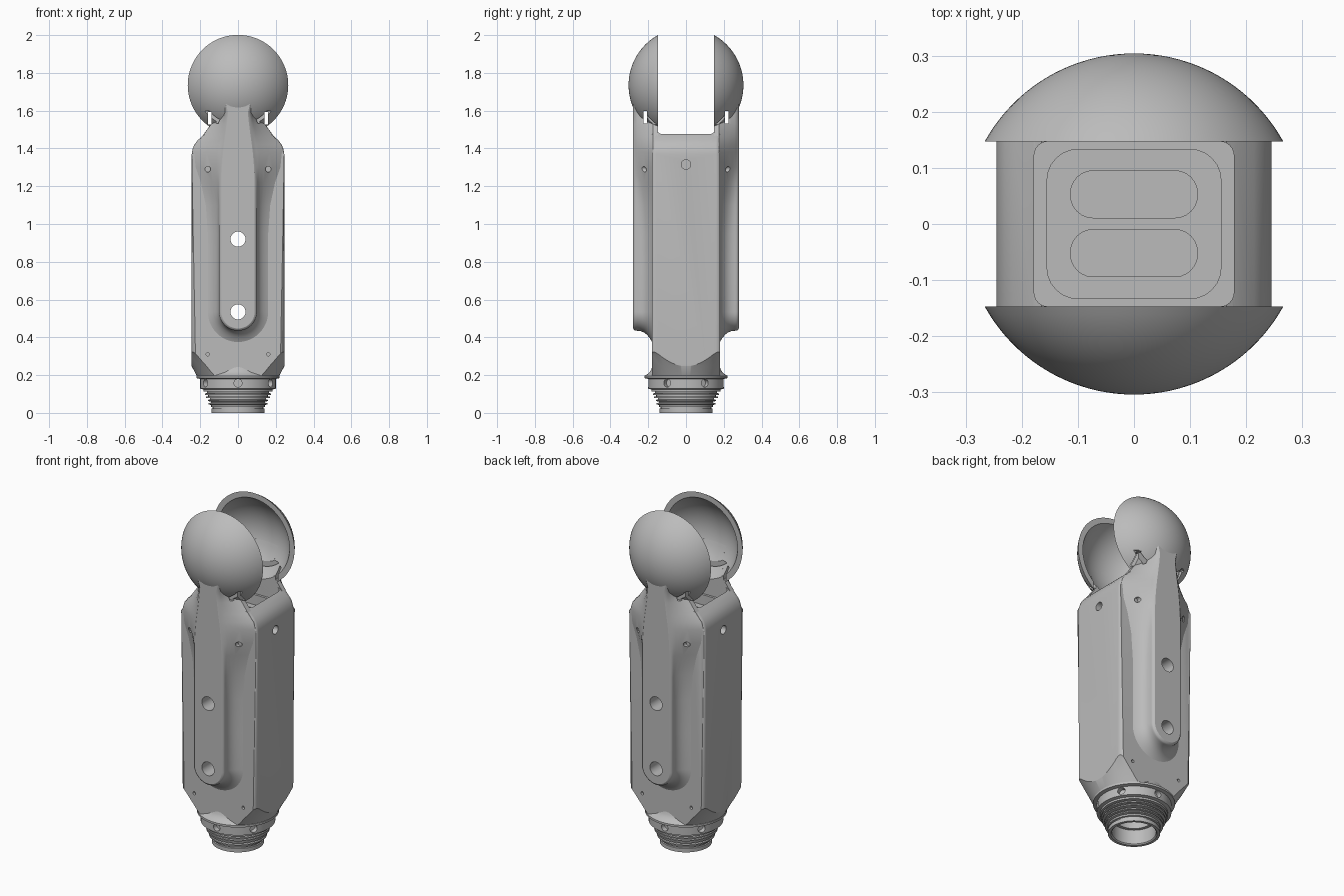
import bpy, bmesh
from math import sin, cos, pi, acos
from mathutils import Vector

if "Cube" in bpy.data.objects:
    bpy.data.objects.remove(bpy.data.objects["Cube"], do_unlink=True)

grey = bpy.data.materials.new("plain grey")
grey.use_nodes = True
grey.diffuse_color = (0.5, 0.5, 0.5, 1)
grey.node_tree.nodes["Principled BSDF"].inputs["Base Color"].default_value = (0.5, 0.5, 0.5, 1)

BALL_Z, BALL_R, CAVITY_R, GAP = 1.735, 0.304, 0.276, 0.147


def loft(bm, rings, closed=False):
    """Skin a list of equal point rings, capping the ends unless closed."""
    rows = [[bm.verts.new(p) for p in ring] for ring in rings]
    n = len(rows[0])
    for a, b in zip(rows, rows[1:] + rows[:1] if closed else rows[1:]):
        for i in range(n):
            j = (i + 1) % n
            bm.faces.new((a[i], a[j], b[j], b[i]))
    if not closed:
        bm.faces.new(rows[0])
        bm.faces.new(rows[-1])


def make(name, bm, cutter=False):
    bmesh.ops.remove_doubles(bm, verts=bm.verts, dist=1e-5)
    bmesh.ops.recalc_face_normals(bm, faces=bm.faces)
    mesh = bpy.data.meshes.new(name)
    bm.to_mesh(mesh)
    bm.free()
    ob = bpy.data.objects.new(name, mesh)
    bpy.context.collection.objects.link(ob)
    mesh.materials.append(grey)
    ob.hide_render = cutter
    if cutter:
        ob.hide_set(True)
    return ob


def circle(r, n):
    return [(r * cos(2 * pi * i / n), r * sin(2 * pi * i / n)) for i in range(n)]


def rounded(hx, hy, r, cy=0):
    pts = []
    for k, (sx, sy) in enumerate(((1, 1), (-1, 1), (-1, -1), (1, -1))):
        for i in range(7):
            a = (k + i / 6) * pi / 2
            pts.append((sx * (hx - r) + r * cos(a), cy + sy * (hy - r) + r * sin(a)))
    return pts


def lathe(profile, n=64):
    """Turn an open (radius, height) profile that ends on the axis."""
    bm = bmesh.new()
    loft(bm, [[(max(r, 1e-4) * c, max(r, 1e-4) * s, z) for c, s in circle(1, n)] for r, z in profile])
    return bm


def bore(bm, start, end, r, n=24):
    """Add a cylinder between two points."""
    start, end = Vector(start), Vector(end)
    turn = (end - start).to_track_quat('Z', 'Y')
    loft(bm, [[p + turn @ Vector((x, y, 0)) for x, y in circle(r, n)] for p in (start, end)])


def box_cutter(name, boxes):
    bm = bmesh.new()
    for c, h in boxes:
        loft(bm, [[(c[0] + x, c[1] + y, c[2] + z) for x, y in
                   ((h[0], h[1]), (-h[0], h[1]), (-h[0], -h[1]), (h[0], -h[1]))] for z in (-h[2], h[2])])
    return make(name, bm, True)


def pocket(name, outlines, z0, z1):
    bm = bmesh.new()
    for o in outlines:
        loft(bm, [[(x, y, z) for x, y in o] for z in (z0, z1)])
    return make(name, bm, True)


def finish(ob, cutters=(), keep=None, mirror=False):
    """Apply cuts and mirroring, then smooth."""
    steps = ([(keep, 'INTERSECT')] if keep else []) + [(c, 'DIFFERENCE') for c in cutters]
    for c, op in steps:
        m = ob.modifiers.new(op.lower(), 'BOOLEAN')
        m.object, m.operation, m.solver = c, op, 'EXACT'
    if mirror:
        ob.modifiers.new("mirror", 'MIRROR').use_axis = (False, True, False)
    bpy.ops.object.select_all(action='DESELECT')
    bpy.context.view_layer.objects.active = ob
    ob.select_set(True)
    for m in list(ob.modifiers):
        bpy.ops.object.modifier_apply(modifier=m.name)
    bpy.ops.object.shade_smooth_by_angle(angle=0.5)


# Cutters: cross holes, screw holes, side holes
bm = bmesh.new()
for z in (0.535, 0.92):
    bore(bm, (0, -0.4, z), (0, 0.4, z), 0.04, 32)
for sx in (-1, 1):
    bore(bm, (sx * 0.19, 0, 1.315), (sx * 0.4, 0, 1.315), 0.025)
    for sy in (-1, 1):
        bore(bm, (sx * 0.16, sy * 0.205, 1.29), (sx * 0.16, sy * 0.4, 1.29), 0.015)
        bore(bm, (sx * 0.16, sy * 0.165, 0.31), (sx * 0.16, sy * 0.4, 0.31), 0.009)
holes = make("hole_cutter", bm, True)
mouth = pocket("mouth_cutter", [rounded(0.178, GAP, 0.025)], 1.41, 2.1)
well = pocket("well_cutter", [rounded(0.155, 0.133, 0.055)], 1.35, 1.5)
slots = pocket("slot_cutter", [rounded(0.113, 0.042, 0.04, y) for y in (-0.052, 0.053)], 1.05, 1.4)
slit_y = box_cutter("slit_cutter_y", [((s * 0.15, 0, 1.56), (0.009, 0.4, 0.033)) for s in (-1, 1)])
slit_x = box_cutter("slit_cutter_x", [((0, s * 0.215, 1.565), (0.4, 0.009, 0.033)) for s in (-1, 1)])

# Main body: front profile extruded, edges rounded, foot trimmed by a cone
half = [(0.245, 0.19), (0.245, 1.37), (0.241, 1.395), (0.231, 1.42), (0.214, 1.443), (0.18, 1.474), (0.165, 1.485)]
outline = half + [(-x, z) for x, z in reversed(half)]
bm = bmesh.new()
loft(bm, [[(x, y, z) for x, z in outline] for y in (-0.18, 0.18)])
long_edges = [e for e in bm.edges if all(abs(abs(v.co.y) - 0.18) < 1e-4 and v.co.z < 1.48 for v in e.verts)
              and all(abs(v.co.x) > 0.17 for v in e.verts)
              and e.verts[0].co.x * e.verts[1].co.x > 0 and e.verts[0].co.y * e.verts[1].co.y > 0]
bmesh.ops.bevel(bm, geom=long_edges, offset=0.022, segments=4, affect='EDGES', profile=0.5)
body = make("main_body", bm)
cone = make("foot_cone_cutter", lathe([(0, 0.19), (0.215, 0.19), (0.247, 0.25), (0.285, 0.31), (0.4, 0.45), (0.4, 2.1), (0, 2.1)]), True)
finish(body, (mouth, well, slots, holes), keep=cone)

# Raised spines front and back, flaring at the shoulders into arms for the ball
# height, outer half width, base half width, flank curve
flank = [(0.75, 0.1, 0.17, 3), (0.95, 0.1, 0.17, 3), (1.1, 0.1, 0.18, 2.4), (1.22, 0.1, 0.205, 1.6),
         (1.3, 0.097, 0.232, 1.1), (1.38, 0.09, 0.24, 1), (1.42, 0.085, 0.228, 1), (1.46, 0.079, 0.193, 1),
         (1.53, 0.07, 0.142, 1), (1.59, 0.064, 0.098, 1), (1.62, 0.072, 0.09, 1), (1.67, 0.085, 0.09, 1)]


def spine_ring(y):
    t = min(1, max(0, (0.272 - y) / 0.097))
    inset = 0.012 * max(0, (y - 0.266) / 0.014) ** 2
    side = [(o + (i - o) * t ** k - inset, z) for z, o, i, k in flank]
    r = 0.1 + 0.07 * t ** 3 - inset
    foot = [(r * cos(a), 0.535 + r * sin(a)) for a in (pi + pi * i / 24 for i in range(25))]
    ring = foot + side + [(-x, z) for x, z in reversed(side)]
    return [(x, -y, z) for x, z in ring]


bm = bmesh.new()
loft(bm, [spine_ring(y) for y in (GAP, 0.176, 0.18, 0.186, 0.195, 0.207, 0.222, 0.24, 0.258, 0.266, 0.271, 0.276, 0.279, 0.28)])
spine = make("spines", bm)
ball_cut = make("ball_cavity_cutter", lathe([(CAVITY_R * sin(pi * i / 40), BALL_Z - CAVITY_R * cos(pi * i / 40)) for i in range(41)]), True)
finish(spine, (holes, ball_cut, slit_y, slit_x), mirror=True)

# Hollow ball halves
def arc(r, n=20):
    end = acos(GAP / r)
    return [(r * sin(end * i / n), r * cos(end * i / n)) for i in range(n + 1)]


bm = lathe(arc(BALL_R) + arc(CAVITY_R)[::-1], 96)
for v in bm.verts:
    x, y, z = v.co
    v.co = (x, -z, BALL_Z + y)
shell = make("ball_halves", bm)
finish(shell, (slit_y, slit_x), mirror=True)

# Threaded collar with a bore and six screw holes
profile = [(0, 0.2), (0.1, 0.2), (0.1, 0.09), (0.118, 0.09), (0.118, 0.006), (0.124, 0), (0.14, 0), (0.14, 0.022),
           (0.134, 0.024), (0.134, 0.03), (0.142, 0.032), (0.142, 0.042)]
for r, z in ((0.156, 0.045), (0.16, 0.062), (0.17, 0.079), (0.176, 0.096)):
    profile += [(r, z), (r, z + 0.007), (r - 0.012, z + 0.009), (r - 0.012, z + 0.016)]
profile += [(0.182, 0.113), (0.182, 0.124), (0.2, 0.128), (0.2, 0.18), (0.22, 0.184), (0.22, 0.196), (0.205, 0.205),
            (0.193, 0.215), (0.184, 0.23), (0.178, 0.25), (0, 0.25)]
collar = make("threaded_collar", lathe(profile))
bm = bmesh.new()
for i in range(6):
    a = pi / 2 + i * pi / 3
    bore(bm, (0.17 * cos(a), 0.17 * sin(a), 0.158), (0.3 * cos(a), 0.3 * sin(a), 0.158), 0.021)
finish(collar, (make("collar_hole_cutter", bm, True),))
